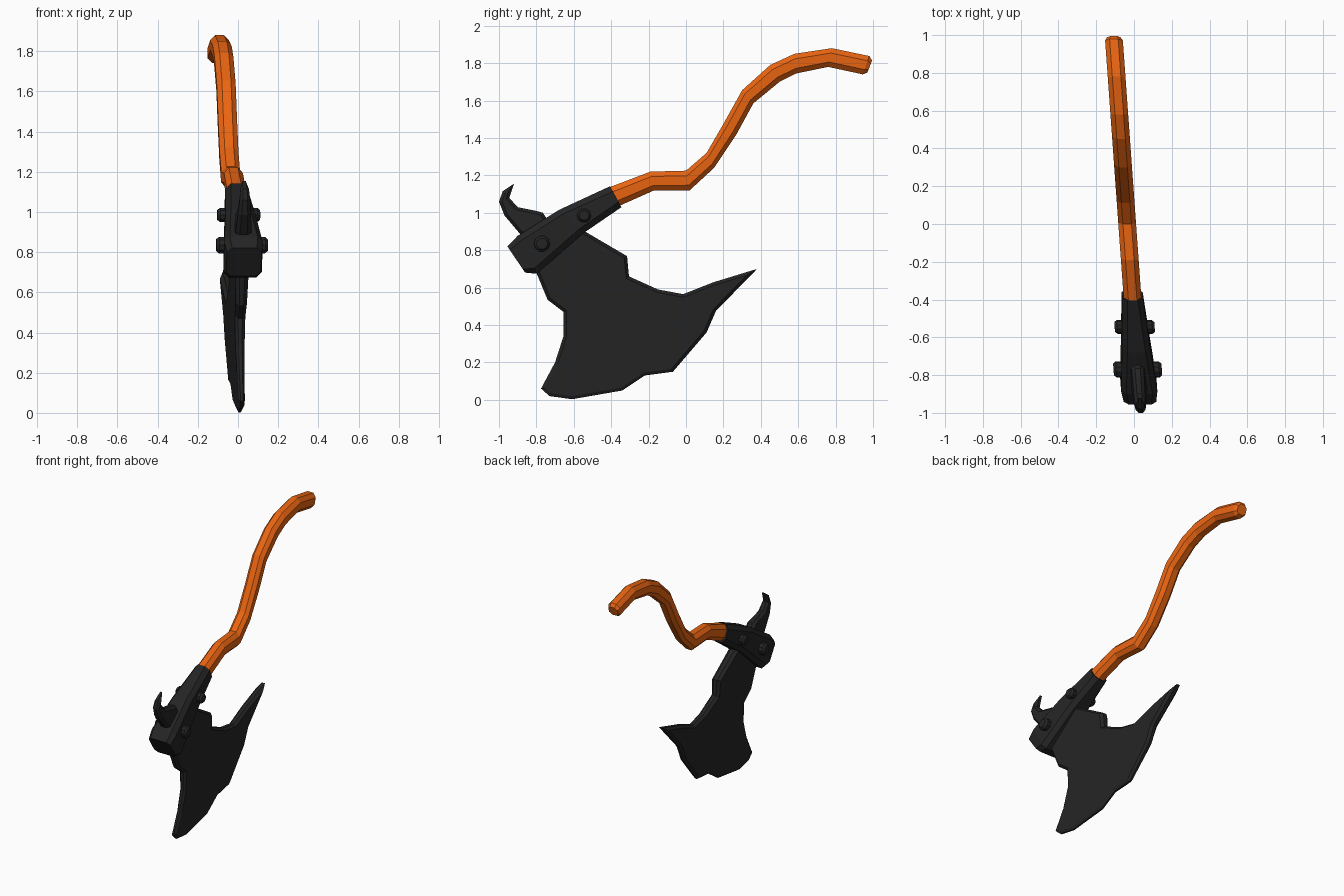
import bpy, bmesh, math
from mathutils import Vector

if "Cube" in bpy.data.objects:
    bpy.data.objects.remove(bpy.data.objects["Cube"])


def material(name, rgb):
    m = bpy.data.materials.new(name)
    m.diffuse_color = (*rgb, 1)
    m.use_nodes = True
    m.node_tree.nodes["Principled BSDF"].inputs["Base Color"].default_value = m.diffuse_color
    return m


ORANGE = material("orange_wood", (0.82, 0.13, 0.006))
IRON = material("dark_iron", (0.018, 0.018, 0.018))


def loft(name, rings, mat):
    """Skin a list of equal rings; the whole axe is turned slightly about z."""
    bm = bmesh.new()
    vs = [[bm.verts.new((x - 0.036 - 0.072 * y, y, z)) for x, y, z in r] for r in rings]
    n = len(vs[0])
    for a, b in zip(vs, vs[1:]):
        for i in range(n):
            j = (i + 1) % n
            bm.faces.new((a[i], a[j], b[j], b[i]))
    bm.faces.new(vs[0])
    bm.faces.new(vs[-1])
    bmesh.ops.recalc_face_normals(bm, faces=bm.faces)
    me = bpy.data.meshes.new(name)
    bm.to_mesh(me)
    bm.free()
    me.materials.append(mat)
    ob = bpy.data.objects.new(name, me)
    bpy.context.collection.objects.link(ob)
    return ob


def octagon(top, bottom, w, s):
    """Chamfered section between a top and a bottom (y, z) point."""
    t, b = Vector(top), Vector(bottom)
    c, u = (t + b) / 2, (t - b) / 2
    pts = [(s, 1), (1, s), (1, -s), (s, -1), (-s, -1), (-1, -s), (-1, s), (-s, 1)]
    return [(w * p, *(c + u * q)) for p, q in pts]


def inset(outline, d):
    """Move a counter-clockwise outline inwards by d."""
    out, n = [], len(outline)
    for i in range(n):
        a, p, b = (Vector(outline[k % n]) for k in (i - 1, i, i + 1))
        e, f = (p - a).normalized(), (b - p).normalized()
        m = Vector((-e.y - f.y, e.x + f.x)).normalized()
        cos = max(m.dot(Vector((-e.y, e.x))), 0.25)
        out.append(p + m * d / cos)
    return out


def slab(name, outline, half, rim, edge):
    """Flat plate with bevelled rim; half(z) is its half thickness."""
    inner = inset(outline, rim)
    rings = [[(s * k * half(z), y, z) for y, z in o]
             for o, s, k in ((inner, 1, 1), (outline, 1, edge),
                             (outline, -1, edge), (inner, -1, 1))]
    return loft(name, rings, IRON)


# Curved handle: top and bottom points of each section
handle = [((-0.50, 1.09), (-0.45, 0.99)), ((-0.40, 1.14), (-0.35, 1.04)),
          ((-0.19, 1.22), (-0.17, 1.12)), ((0.0, 1.225), (0.02, 1.12)),
          ((0.11, 1.32), (0.15, 1.24)), ((0.20, 1.475), (0.27, 1.42)),
          ((0.30, 1.655), (0.36, 1.585)), ((0.45, 1.79), (0.50, 1.70)),
          ((0.58, 1.85), (0.59, 1.745)), ((0.78, 1.88), (0.76, 1.78)),
          ((0.98, 1.838), (0.945, 1.74))]
rings = [octagon(t, b, 0.047, 0.48) for t, b in handle]
rings.append(octagon((0.995, 1.815), (0.97, 1.75), 0.036, 0.48))
loft("handle", rings, ORANGE)

# Socket that clamps the head onto the handle
loft("head_socket", [
    octagon((-0.955, 0.82), (-0.86, 0.68), 0.086, 0.72),
    octagon((-0.90, 0.877), (-0.797, 0.674), 0.096, 0.72),
    octagon((-0.68, 1.015), (-0.55, 0.89), 0.074, 0.65),
    octagon((-0.406, 1.142), (-0.345, 1.03), 0.056, 0.5)], IRON)

# Bearded blade
slab("blade", [
    (-0.78, 0.76), (-0.80, 0.68), (-0.74, 0.535), (-0.655, 0.47), (-0.655, 0.34),
    (-0.70, 0.20), (-0.775, 0.06), (-0.73, 0.02), (-0.61, 0.003), (-0.34, 0.05),
    (-0.22, 0.13), (-0.07, 0.15), (0.11, 0.36), (0.16, 0.475), (0.38, 0.70),
    (0.145, 0.628), (-0.015, 0.565), (-0.15, 0.59), (-0.305, 0.66),
    (-0.315, 0.768), (-0.54, 0.90), (-0.60, 0.93)],
    lambda z: 0.014 + 0.026 * z, 0.016, 0.4)

# Hooked spike on the back of the head
slab("back_spike", [
    (-0.83, 0.85), (-0.72, 0.93), (-0.765, 1.0), (-0.80, 1.01), (-0.90, 1.03),
    (-0.945, 1.08), (-0.92, 1.155), (-0.98, 1.115), (-1.0, 1.06),
    (-0.97, 0.985), (-0.89, 0.89)],
    lambda z: 0.036 - 0.09 * (z - 0.95), 0.016, 0.45)

# Bolts through the socket
for name, y, z, r, h in (("large_bolt", -0.77, 0.835, 0.043, 0.128),
                         ("small_bolt", -0.545, 0.985, 0.037, 0.106)):
    loft(name, [[(x, y + k * r * math.cos(i * math.pi / 5), z + k * r * math.sin(i * math.pi / 5))
                 for i in range(10)]
                for x, k in ((-h, 0.7), (-h + 0.014, 1), (h - 0.014, 1), (h, 0.7))], IRON)
